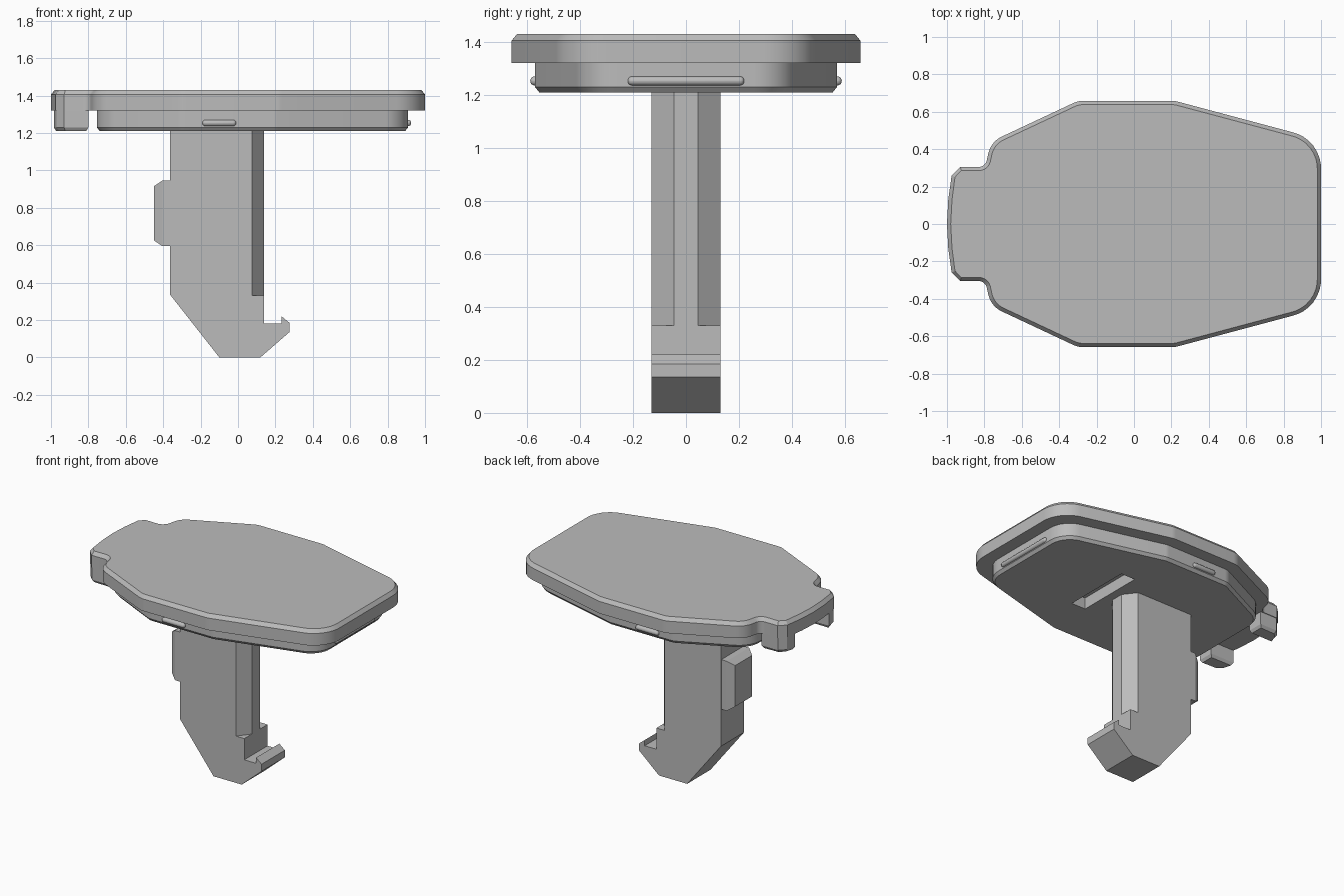
import bpy, bmesh, math
from mathutils import Vector

cube = bpy.data.objects.get("Cube")
if cube:
    bpy.data.objects.remove(cube)

GREY = (0.5, 0.5, 0.5, 1)
mat = bpy.data.materials.new("plain grey")
mat.use_nodes = True
mat.diffuse_color = GREY
mat.node_tree.nodes["Principled BSDF"].inputs["Base Color"].default_value = GREY


def finish(name, bm, smooth=False):
    bmesh.ops.recalc_face_normals(bm, faces=bm.faces)
    mesh = bpy.data.meshes.new(name)
    bm.to_mesh(mesh)
    bm.free()
    mesh.materials.append(mat)
    obj = bpy.data.objects.new(name, mesh)
    bpy.context.collection.objects.link(obj)
    if smooth:
        bpy.ops.object.select_all(action='DESELECT')
        obj.select_set(True)
        bpy.context.view_layer.objects.active = obj
        bpy.ops.object.shade_smooth_by_angle(angle=math.radians(25))
    return obj


def rounded(corners, steps=8):
    """Mirror a half outline of (x, y, radius) across y = 0 and fillet its corners."""
    ring = corners + [(x, -y, r) for x, y, r in reversed(corners) if y > 0]
    points = []
    for i, (x, y, r) in enumerate(ring):
        p = Vector((x, y))
        if r == 0:
            points.append(p)
            continue
        a = (Vector(ring[i - 1][:2]) - p).normalized()
        b = (Vector(ring[(i + 1) % len(ring)][:2]) - p).normalized()
        half = a.angle(b) / 2
        center = p + (a + b).normalized() * (r / math.sin(half))
        start = p + a * (r / math.tan(half)) - center
        end = p + b * (r / math.tan(half)) - center
        for k in range(steps + 1):
            d = start.lerp(end, k / steps).normalized()
            points.append(center + d * r)
    return points


def prism(name, points, z0, z1, chamfer, smooth=True):
    """Extrude an outline from z0 to z1, with a chamfer at the z1 end."""
    bm = bmesh.new()
    direction = 1 if z1 > z0 else -1
    base = bm.faces.new([bm.verts.new((p[0], p[1], z0)) for p in points])
    ext = bmesh.ops.extrude_face_region(bm, geom=[base], use_keep_orig=True)["geom"]
    cap = [g for g in ext if isinstance(g, bmesh.types.BMFace)][0]
    for v in cap.verts:
        v.co.z = z1 - direction * chamfer
    bmesh.ops.recalc_face_normals(bm, faces=bm.faces)
    bmesh.ops.inset_individual(bm, faces=[cap], thickness=chamfer * 0.8, depth=chamfer)
    return finish(name, bm, smooth)


def box(name, center, size, bevel=0, segments=1):
    bm = bmesh.new()
    bmesh.ops.create_cube(bm, size=1)
    for v in bm.verts:
        v.co = Vector(center) + v.co * Vector(size)
    if bevel:
        bmesh.ops.bevel(bm, geom=bm.edges[:], offset=bevel, segments=segments,
                        profile=0.5, affect='EDGES')
    return finish(name, bm, segments > 1)


def side_profile(name, profile, half_width):
    """Extrude an (x, z) profile along y."""
    bm = bmesh.new()
    face = bm.faces.new([bm.verts.new((x, -half_width, z)) for x, z in profile])
    ext = bmesh.ops.extrude_face_region(bm, geom=[face], use_keep_orig=True)["geom"]
    for g in ext:
        if isinstance(g, bmesh.types.BMVert):
            g.co.y = half_width
    return finish(name, bm)


# Top plate with its end tab
prism("top_plate", rounded([
    (-1.0, 0, 0), (-0.993, 0.13, 0), (-0.975, 0.26, 0), (-0.93, 0.305, 0),
    (-0.795, 0.305, 0.045), (-0.765, 0.44, 0.13), (-0.3, 0.658, 0.12),
    (0.22, 0.658, 0.12), (1.0, 0.45, 0.2)]), 1.32, 1.43, 0.025)

# Lower plate, chamfered underneath
lower = prism("lower_plate", rounded([
    (-0.755, 0.35, 0.17), (-0.3, 0.57, 0.1), (0.2, 0.57, 0.1), (0.91, 0.38, 0.16)]),
    1.32, 1.21, 0.02)

# Recessed slot in the underside
cutter = box("slot_cutter", (0.255, 0, 1.23), (0.11, 0.49, 0.12))
cutter.hide_render = True
cutter.hide_viewport = True
cut = lower.modifiers.new("slot", 'BOOLEAN')
cut.object = cutter
cut.operation = 'DIFFERENCE'
cut.solver = 'EXACT'

# Tab legs and snap ridges on both sides
for side, label in ((1, "back"), (-1, "front")):
    leg = [(-0.8, 0.19), (-0.8, 0.3), (-0.93, 0.3), (-0.97, 0.26), (-0.985, 0.19)]
    prism(f"{label}_tab_leg", [(x, y * side) for x, y in leg], 1.33, 1.21, 0.02, False)
    box(f"{label}_ridge", (-0.1, 0.571 * side, 1.253), (0.18, 0.034, 0.034), 0.0165, 4)
box("end_ridge", (0.909, 0, 1.253), (0.034, 0.44, 0.034), 0.0165, 4)

# Stem: full-width blade and foot with a hook
side_profile("stem_blade", [
    (0.075, 1.215), (-0.363, 1.215), (-0.363, 0.335), (-0.1, 0), (0.12, 0), (0.275, 0.135),
    (0.275, 0.185), (0.232, 0.22), (0.232, 0.18), (0.14, 0.18), (0.14, 0.33), (0.075, 0.33)], 0.13)

# Tapered rear edge of the stem
prism("stem_taper", [(0.075, -0.13), (0.14, -0.045), (0.14, 0.045), (0.075, 0.13)],
      0.33, 1.215, 0, False)

# Chamfered catch block on the stem
bm = bmesh.new()
bmesh.ops.create_cube(bm, size=1)
for v in bm.verts:
    v.co = Vector((-0.383, 0, 0.77)) + v.co * Vector((0.044, 0.25, 0.35))
outer = min(bm.faces, key=lambda f: f.calc_center_median().x)
bmesh.ops.inset_individual(bm, faces=[outer], thickness=0.043, depth=0.045)
finish("catch_block", bm)
